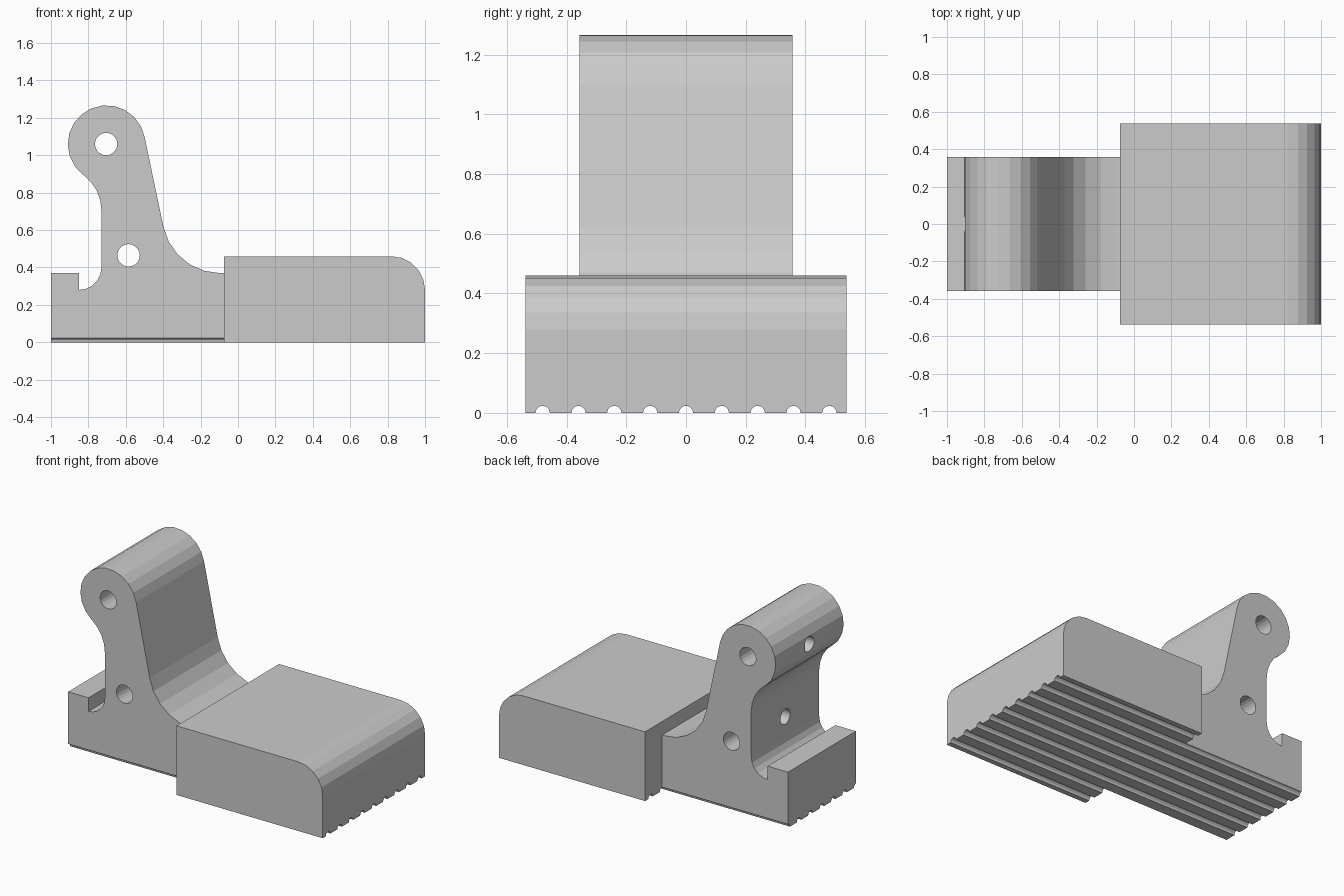
import bpy, bmesh
from math import radians, cos, sin, pi
from mathutils import Matrix

if "Cube" in bpy.data.objects:
    bpy.data.objects.remove(bpy.data.objects["Cube"])


def arc(cx, cz, r, a0, a1, n):
    """Points along an arc in the XZ plane, angles in degrees."""
    angles = [radians(a0 + (a1 - a0) * i / n) for i in range(n + 1)]
    return [(cx + r * cos(a), cz + r * sin(a)) for a in angles]


def make_object(name, bm):
    bmesh.ops.recalc_face_normals(bm, faces=bm.faces)
    mesh = bpy.data.meshes.new(name)
    bm.to_mesh(mesh)
    bm.free()
    obj = bpy.data.objects.new(name, mesh)
    bpy.context.collection.objects.link(obj)
    return obj


def extrude_profile(name, points, half_width):
    """Extrude an XZ outline along Y."""
    bm = bmesh.new()
    face = bm.faces.new([bm.verts.new((x, -half_width, z)) for x, z in points])
    ext = bmesh.ops.extrude_face_region(bm, geom=[face])
    verts = [v for v in ext["geom"] if isinstance(v, bmesh.types.BMVert)]
    bmesh.ops.translate(bm, verts=verts, vec=(0, 2 * half_width, 0))
    return make_object(name, bm)


def cylinder(name, centre, radius, length, axis, sides=20):
    bm = bmesh.new()
    rot = Matrix.Rotation(pi / 2, 4, 'Y' if axis == 'X' else 'X')
    bmesh.ops.create_cone(bm, cap_ends=True, segments=sides, radius1=radius,
                          radius2=radius, depth=length,
                          matrix=Matrix.Translation(centre) @ rot)
    return make_object(name, bm)


def combine(target, tool, operation):
    """Apply a boolean and remove the tool object."""
    mod = target.modifiers.new("bool", 'BOOLEAN')
    mod.operation = operation
    mod.solver = 'EXACT'
    mod.object = tool
    deps = bpy.context.evaluated_depsgraph_get()
    mesh = bpy.data.meshes.new_from_object(target.evaluated_get(deps))
    target.modifiers.clear()
    target.data = mesh
    bpy.data.objects.remove(tool)


# Wide block with a rounded front top edge
block = [(-0.075, 0), (1, 0)] + arc(0.82, 0.28, 0.18, 0, 90, 5) + [(-0.075, 0.46)]
body = extrude_profile("bracket_body", block, 0.538)

# Narrow foot with upright arm, rounded head and rear notch
arm = [(-1, 0), (0.1, 0), (0.1, 0.37)]
arm += arc(-0.095, 0.68, 0.31, 270, 190.7, 5)
arm += arc(-0.703, 1.06, 0.207, 10.7, 233, 13)
arm += arc(-0.968, 0.704, 0.238, 53, 0, 4)
arm += arc(-0.85, 0.40, 0.12, 360, 270, 5)
arm += [(-0.85, 0.37), (-1, 0.37)]
combine(body, extrude_profile("arm", arm, 0.357), 'UNION')

# Cross holes through the arm, and blind holes from the rear
for x, z in [(-0.705, 1.06), (-0.585, 0.465)]:
    combine(body, cylinder("cross_hole", (x, 0, z), 0.06, 2, 'Y'), 'DIFFERENCE')
for x_end, z in [(-0.70, 1.06), (-0.585, 0.53)]:
    length = x_end + 1.1
    combine(body, cylinder("rear_hole", (x_end - length / 2, 0, z), 0.05, length, 'X'),
            'DIFFERENCE')

# Grip grooves along the underside
for i in range(-4, 5):
    combine(body, cylinder("groove", (0, 0.12 * i, 0), 0.024, 2.4, 'X', 12), 'DIFFERENCE')
